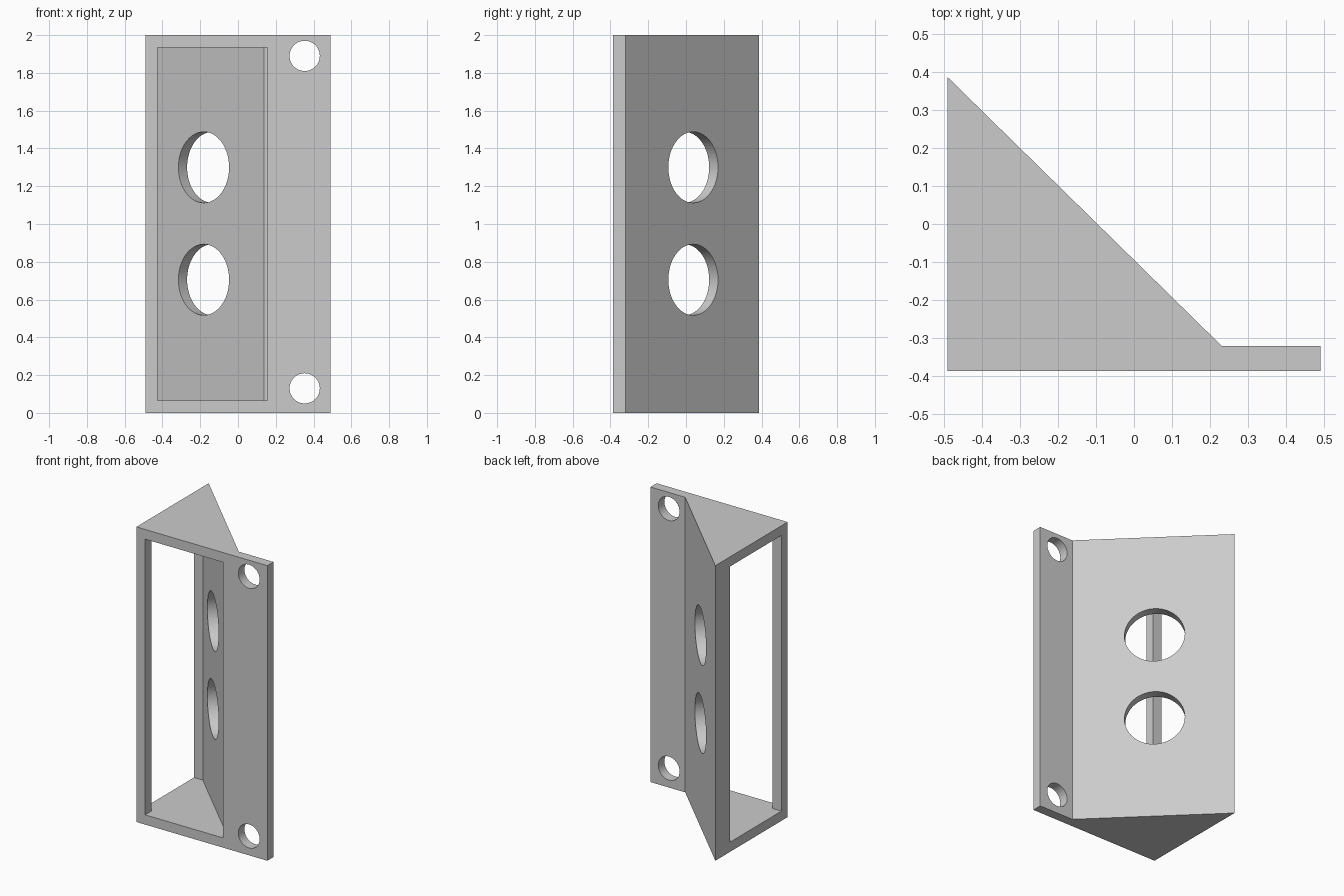
import bpy
import bmesh
from math import atan2, pi
from mathutils import Matrix, Vector

cube = bpy.data.objects.get("Cube")
if cube:
    bpy.data.objects.remove(cube, do_unlink=True)

# Key dimensions
X, Y, H, WALL = 0.491, 0.387, 2.0, 0.066
FLANGE_BACK = -Y + WALL
BEND = 0.231          # where the slope meets the flange

grey = bpy.data.materials.new("plain grey")
grey.use_nodes = True
colour = (0.6, 0.6, 0.6, 1)
grey.diffuse_color = colour
grey.node_tree.nodes["Principled BSDF"].inputs["Base Color"].default_value = colour


def add_object(name, bm):
    bmesh.ops.recalc_face_normals(bm, faces=bm.faces)
    mesh = bpy.data.meshes.new(name)
    bm.to_mesh(mesh)
    bm.free()
    mesh.materials.append(grey)
    obj = bpy.data.objects.new(name, mesh)
    bpy.context.collection.objects.link(obj)
    return obj


def prism(name, outline, z0, z1):
    """Extrude a plan outline upwards."""
    bm = bmesh.new()
    face = bm.faces.new([bm.verts.new((x, y, z0)) for x, y in outline])
    top = bmesh.ops.extrude_face_region(bm, geom=[face])["geom"]
    verts = [v for v in top if isinstance(v, bmesh.types.BMVert)]
    bmesh.ops.translate(bm, verts=verts, vec=(0, 0, z1 - z0))
    return add_object(name, bm)


def drill(name, centre, radius, depth, turn):
    """Horizontal cylinder along y, turned about z."""
    bm = bmesh.new()
    matrix = (Matrix.Translation(centre) @ Matrix.Rotation(turn, 4, "Z")
              @ Matrix.Rotation(pi / 2, 4, "X"))
    bmesh.ops.create_cone(bm, cap_ends=True, segments=64, radius1=radius,
                          radius2=radius, depth=depth, matrix=matrix)
    return add_object(name, bm)


# Solid wedge with a mounting flange
bracket = prism("angled_bracket", [(-X, -Y), (X, -Y), (X, FLANGE_BACK),
                                   (BEND, FLANGE_BACK), (-X, Y)], 0, H)

# Cavity following the slope, open to the front and to the right side
slope = Vector((BEND + X, FLANGE_BACK - Y)).normalized()
normal = Vector((-slope.y, slope.x))
inner = Vector((-X, Y)) - normal * WALL


def inner_point(t):
    return inner + slope * t


post = -X + WALL
back = inner_point((post - inner.x) / slope.x)
front = inner_point((FLANGE_BACK - inner.y) / slope.y)
jamb = 0.157
cutters = [prism("cavity_cutter", [
    (post, -1), (post, FLANGE_BACK), (-1, FLANGE_BACK), (-1, back.y),
    tuple(back), tuple(front), (jamb, FLANGE_BACK), (jamb, -1)],
    WALL, H - WALL)]

# Large holes through the slope
angle = atan2(slope.y, slope.x)
for z in (0.705, 1.3):
    cutters.append(drill("slope_hole_cutter", (-0.153, 0.02, z), 0.188, 0.3, angle))

# Screw holes through the flange
for z in (0.13, 1.89):
    cutters.append(drill("screw_hole_cutter", (0.353, -Y, z), 0.08, 0.4, 0))

# Cut everything, then drop the cutters
for cutter in cutters:
    cutter.hide_render = True
    mod = bracket.modifiers.new("cut", "BOOLEAN")
    mod.operation = "DIFFERENCE"
    mod.solver = "EXACT"
    mod.object = cutter

bpy.ops.object.select_all(action="DESELECT")
bracket.select_set(True)
bpy.context.view_layer.objects.active = bracket
for mod in list(bracket.modifiers):
    bpy.ops.object.modifier_apply(modifier=mod.name)
for cutter in cutters:
    bpy.data.objects.remove(cutter, do_unlink=True)
bpy.ops.object.shade_smooth_by_angle()
